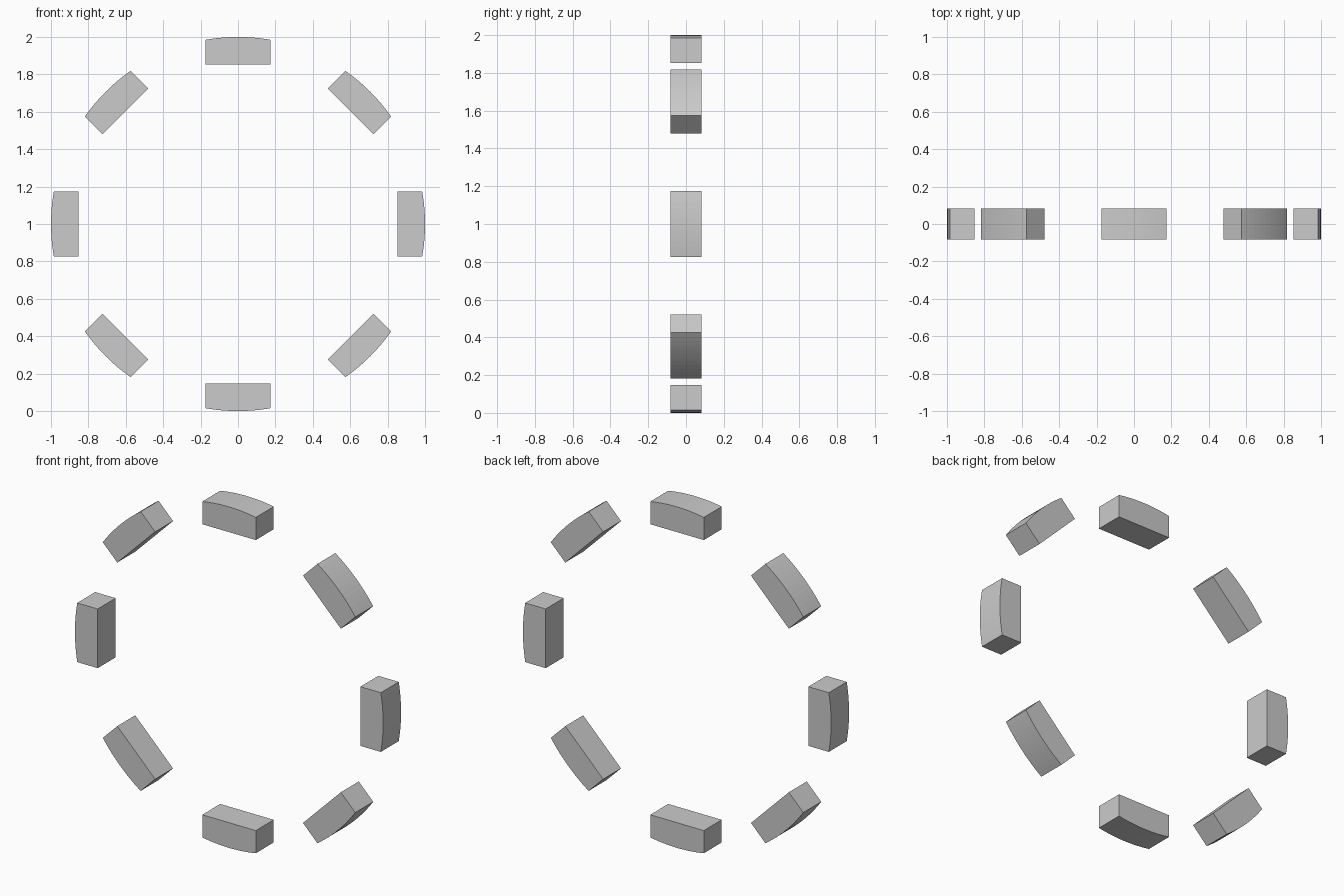
import bpy, bmesh
from math import sin, cos, pi, radians

if "Cube" in bpy.data.objects:
    bpy.data.objects.remove(bpy.data.objects["Cube"])

OUTER, INNER = 1.0, 0.852      # arc radius and flat inner face distance
HALF_ANGLE = radians(10)       # half the arc spanned by one block
HALF_DEPTH = 0.083
ARC_STEPS = 12
COUNT = 8


def block_profile():
    """Block outline: (across, outward), flat inside and arched outside."""
    w = OUTER * sin(HALF_ANGLE)
    angles = [HALF_ANGLE * (1 - 2 * i / ARC_STEPS) for i in range(ARC_STEPS + 1)]
    return [(-w, INNER), (w, INNER)] + [(OUTER * sin(a), OUTER * cos(a)) for a in angles]


def make_block_mesh():
    bm = bmesh.new()
    face = bm.faces.new([bm.verts.new((x, -HALF_DEPTH, z)) for x, z in block_profile()])
    ext = bmesh.ops.extrude_face_region(bm, geom=[face])
    verts = [v for v in ext["geom"] if isinstance(v, bmesh.types.BMVert)]
    bmesh.ops.translate(bm, verts=verts, vec=(0, 2 * HALF_DEPTH, 0))
    bmesh.ops.recalc_face_normals(bm, faces=bm.faces[:])
    mesh = bpy.data.meshes.new("ring_block")
    bm.to_mesh(mesh)
    bm.free()
    return mesh


# Ring of blocks sharing one mesh, turned around the ring centre
mesh = make_block_mesh()
for i in range(COUNT):
    block = bpy.data.objects.new(f"ring_block_{i + 1}", mesh)
    block.location = (0, 0, OUTER)
    block.rotation_euler = (0, i * 2 * pi / COUNT, 0)
    bpy.context.collection.objects.link(block)
